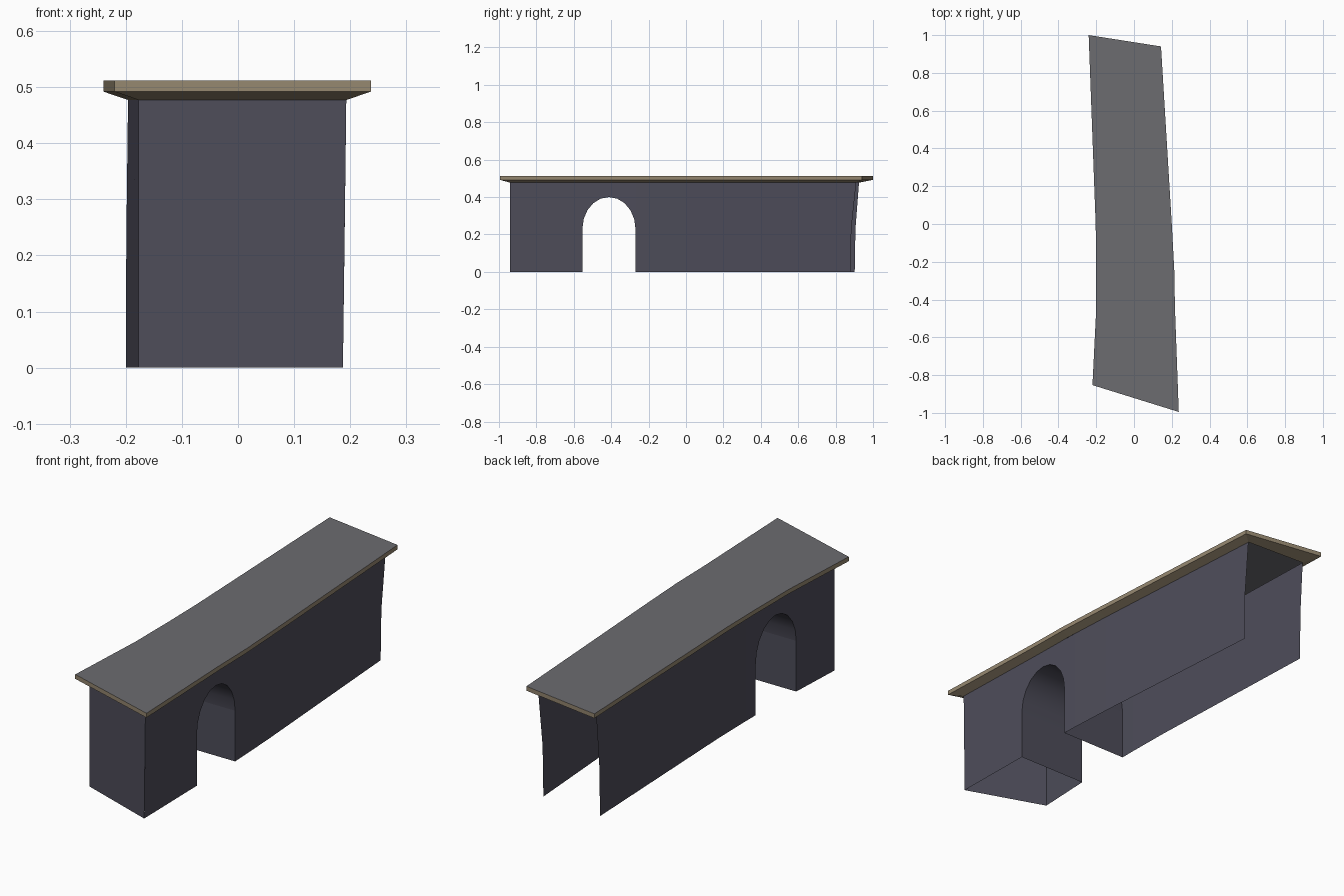
import bpy, math

if "Cube" in bpy.data.objects:
    bpy.data.objects.remove(bpy.data.objects["Cube"])

TOP, BAND, WALL = 0.512, 0.492, 0.477      # deck top, edge band bottom, wall top
ARCH_Y, ARCH_W, SPRING, RISE = -0.412, 0.142, 0.23, 0.17

# deck outline, front to back (x, y)
RIGHT = [(0.237, -0.995), (0.217, -0.45), (0.213, -0.24), (0.20, 0.0), (0.143, 0.94)]
LEFT = [(-0.22, -0.853), (-0.20, -0.45), (-0.20, -0.2), (-0.203, 0.0), (-0.24, 1.0)]
# wall line, front to back (x, y)
WALL_R = [(0.193, -0.94), (0.178, -0.45), (0.174, -0.24), (0.161, 0.0), (0.104, 0.91)]
WALL_L = [(-0.177, -0.813), (-0.161, -0.45), (-0.161, -0.2), (-0.164, 0.0), (-0.196, 0.925)]


def material(name, rgb):
    m = bpy.data.materials.new(name)
    m.diffuse_color = (*rgb, 1)
    m.use_nodes = True
    m.node_tree.nodes["Principled BSDF"].inputs["Base Color"].default_value = m.diffuse_color
    return m


slate = material("slate wall", (0.075, 0.073, 0.101))
tan = material("tan stone edge", (0.300, 0.241, 0.160))
grey = material("grey road", (0.150, 0.150, 0.163))


def make(name, verts, faces, mat):
    me = bpy.data.meshes.new(name)
    me.from_pydata(verts, [], faces)
    me.materials.append(mat)
    ob = bpy.data.objects.new(name, me)
    bpy.context.collection.objects.link(ob)
    return ob


def x_at(line, y):
    for (x0, y0), (x1, y1) in zip(line, line[1:]):
        if y <= y1:
            break
    return x0 + (x1 - x0) * (y - y0) / (y1 - y0)


def ring(left, right, z):
    return [(x, y, z) for x, y in right + left[::-1]]


# road surface
n = len(RIGHT)
make("road_surface", ring(LEFT, RIGHT, TOP),
     [(i, i + 1, 2 * n - 2 - i, 2 * n - 1 - i) for i in range(n - 1)], grey)

# edge band and sloped underside around the deck
m = 2 * n
loops = ring(LEFT, RIGHT, TOP) + ring(LEFT, RIGHT, BAND) + ring(WALL_L, WALL_R, WALL)
make("deck_edge", loops,
     [(k + (i + 1) % m, k + i, k + m + i, k + m + (i + 1) % m)
      for k in (0, m) for i in range(m)], tan)

# arch profile (y, z), front to back
arch = [(ARCH_Y - ARCH_W * math.cos(math.pi * i / 10),
         SPRING + RISE * math.sin(math.pi * i / 10)) for i in range(11)]


def side_wall(name, line, sign, back_y):
    verts, faces = [], []

    def column(points):
        verts.extend(points)

    def plain(y):
        x = x_at(line, y)
        return [(x, y, 0), (x, y, SPRING), (x, y, WALL)]

    def strip(cols):
        base = len(verts)
        h = len(cols[0])
        for c in cols:
            column(c)
        for c in range(len(cols) - 1):
            for r in range(h - 1):
                a = base + c * h + r
                f = (a, a + h, a + h + 1, a + 1)
                faces.append(f if sign > 0 else f[::-1])

    xf, yf = line[0]
    xb, yb = line[-1]
    front = [(xf - 0.006 * (sign > 0), yf, 0), (xf - 0.003 * (sign > 0), yf, SPRING), (xf, yf, WALL)]
    back = [(xb - 0.004, back_y, 0), (xb - 0.003, back_y + 0.004, SPRING), (xb, yb, WALL)]
    strip([front, plain(arch[0][0])])
    strip([[(x_at(line, y), y, z), (x_at(line, y), y, WALL)] for y, z in arch])
    strip([plain(arch[-1][0]), plain(-0.2), plain(0.0), back])
    make(name, verts, faces, slate)


side_wall("right_wall", WALL_R, 1, 0.88)
side_wall("left_wall", WALL_L, -1, 0.902)

# front end wall
(xl, yl), (xr, yr) = WALL_L[0], WALL_R[0]
make("front_wall", [(xl, yl, 0), (xr - 0.006, yr, 0), (xr, yr, WALL), (xl, yl, WALL)],
     [(0, 1, 2, 3)], slate)

# tunnel lining through the arch
path = [(arch[0][0], 0)] + arch + [(arch[-1][0], 0)]
verts = [(x_at(w, y), y, z) for w in (WALL_L, WALL_R) for y, z in path]
p = len(path)
lining = make("arch_tunnel", verts,
              [(i, i + 1, p + i + 1, p + i) for i in range(p - 1)], slate)
# face the lining toward the passage
if lining.data.polygons[0].normal.y < 0:
    lining.data.flip_normals()
for i, f in enumerate(lining.data.polygons):
    f.use_smooth = 0 < i < p - 2
